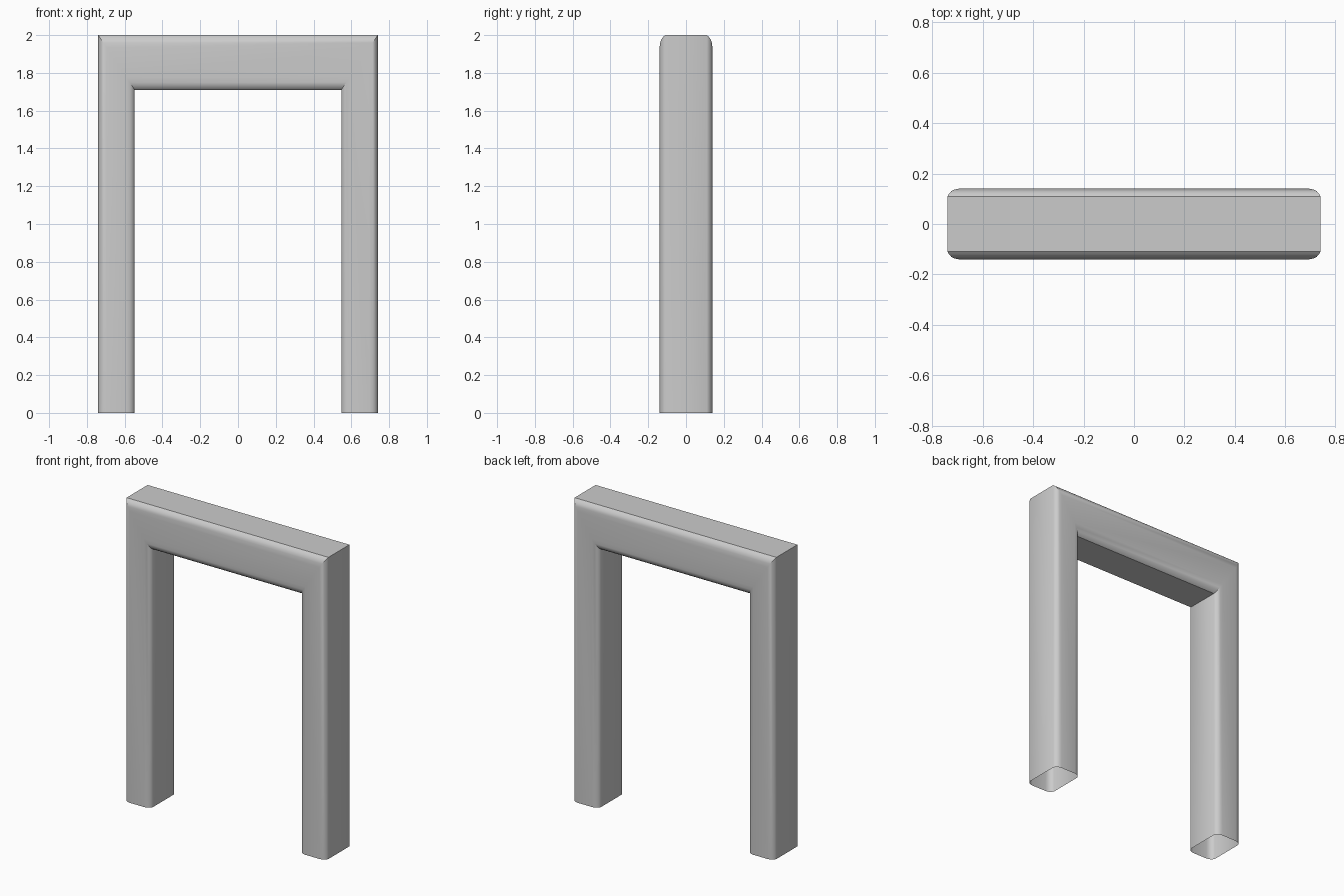
import bpy, bmesh

if "Cube" in bpy.data.objects:
    bpy.data.objects.remove(bpy.data.objects["Cube"])

# Rounded half-section: (fraction from inner to outer edge, y)
half = [(0.0, 0.11), (0.03, 0.121), (0.075, 0.130), (0.14, 0.137), (0.23, 0.14)]
front = half + [(1 - t, y) for t, y in reversed(half)]
section = [(t, -y) for t, y in front] + [(t, y) for t, y in reversed(front)]

INNER_X, OUTER_X = 0.547, 0.74
INNER_Z, OUTER_Z = 1.71, 2.0


def ring(bm, side, at_top):
    verts = []
    for t, y in section:
        x = side * (INNER_X + (OUTER_X - INNER_X) * t)
        z = INNER_Z + (OUTER_Z - INNER_Z) * t if at_top else 0.0
        verts.append(bm.verts.new((x, y, z)))
    return verts


# Door frame: section swept up, across and down with mitred corners, open feet
bm = bmesh.new()
rings = [ring(bm, -1, False), ring(bm, -1, True), ring(bm, 1, True), ring(bm, 1, False)]
n = len(section)
for a, b in zip(rings, rings[1:]):
    for i in range(n):
        j = (i + 1) % n
        bm.faces.new((a[i], a[j], b[j], b[i]))
bmesh.ops.recalc_face_normals(bm, faces=bm.faces)
# Outward check: the top face must point up
top = max(bm.faces, key=lambda f: f.calc_center_median().z)
if top.normal.z < 0:
    bmesh.ops.reverse_faces(bm, faces=bm.faces)

mesh = bpy.data.meshes.new("door_frame")
bm.to_mesh(mesh)
bm.free()
frame = bpy.data.objects.new("door_frame", mesh)
bpy.context.collection.objects.link(frame)

# Smooth rounded faces, crisp flat edges
bpy.context.view_layer.objects.active = frame
frame.select_set(True)
bpy.ops.object.shade_smooth_by_angle(angle=0.5)
